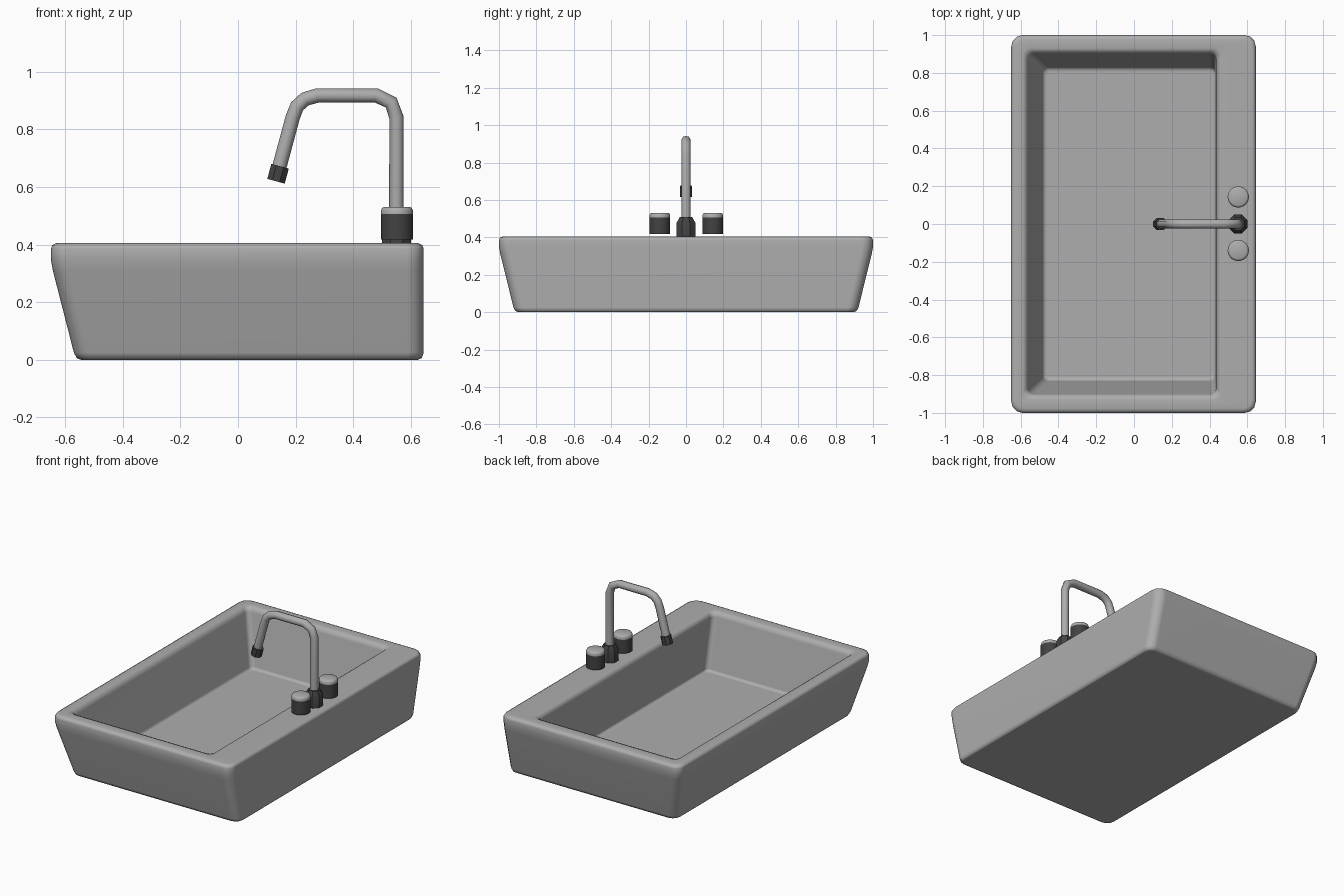
import bpy, bmesh, math
from mathutils import Vector, Matrix

if "Cube" in bpy.data.objects:
    bpy.data.objects.remove(bpy.data.objects["Cube"])


def material(name, rgb):
    m = bpy.data.materials.new(name)
    m.diffuse_color = (*rgb, 1)
    m.use_nodes = True
    m.node_tree.nodes["Principled BSDF"].inputs["Base Color"].default_value = m.diffuse_color
    return m


GREY = material("light_grey", (0.42, 0.42, 0.42))
DARK = material("dark_grey", (0.055, 0.055, 0.055))


def smooth(ob, angle):
    bpy.ops.object.select_all(action='DESELECT')
    ob.select_set(True)
    bpy.context.view_layer.objects.active = ob
    bpy.ops.object.shade_smooth_by_angle(angle=math.radians(angle))


def loft(name, rings, mat, angle=35):
    """Skin a stack of closed loops and cap both ends."""
    bm = bmesh.new()
    loops = [[bm.verts.new(p) for p in ring] for ring in rings]
    n = len(loops[0])
    for a, b in zip(loops, loops[1:]):
        for i in range(n):
            j = (i + 1) % n
            bm.faces.new((a[i], a[j], b[j], b[i]))
    bm.faces.new(loops[0][::-1])
    bm.faces.new(loops[-1])
    bmesh.ops.recalc_face_normals(bm, faces=bm.faces)
    me = bpy.data.meshes.new(name)
    bm.to_mesh(me)
    bm.free()
    me.materials.append(mat)
    ob = bpy.data.objects.new(name, me)
    bpy.context.collection.objects.link(ob)
    smooth(ob, angle)
    return ob


def rounded_rect(x0, x1, y, z, r, seg=3):
    pts = []
    corners = [(x1 - r, y - r), (x0 + r, y - r), (x0 + r, r - y), (x1 - r, r - y)]
    for k, (cx, cy) in enumerate(corners):
        for s in range(seg + 1):
            a = math.pi / 2 * (k + s / seg)
            pts.append((cx + r * math.cos(a), cy + r * math.sin(a), z))
    return pts


def lathe(name, profile, sides, mat, origin, angle=35, tilt=0):
    """Revolve (radius, height) pairs around an axis tilted about y."""
    m = Matrix.Translation(origin) @ Matrix.Rotation(tilt, 4, 'Y')
    rings = []
    for r, h in profile:
        rings.append([m @ Vector((r * math.cos(2 * math.pi * (i + 0.5) / sides),
                                  r * math.sin(2 * math.pi * (i + 0.5) / sides), h))
                      for i in range(sides)])
    return loft(name, rings, mat, angle)


# Basin: outer shell from the underside up, over the rim, down to the floor
basin_profile = [
    (-0.545, 0.625, 0.895, 0.000, 0.04),
    (-0.560, 0.638, 0.912, 0.006, 0.05),
    (-0.570, 0.645, 0.922, 0.025, 0.055),
    (-0.643, 0.645, 0.993, 0.310, 0.06),
    (-0.650, 0.645, 1.000, 0.350, 0.06),
    (-0.650, 0.645, 1.000, 0.385, 0.06),
    (-0.645, 0.640, 0.994, 0.398, 0.06),
    (-0.630, 0.625, 0.978, 0.406, 0.05),
    (-0.590, 0.465, 0.930, 0.406, 0.04),
    (-0.570, 0.445, 0.910, 0.398, 0.035),
    (-0.560, 0.435, 0.900, 0.375, 0.03),
    (-0.485, 0.432, 0.832, 0.065, 0.03),
    (-0.475, 0.425, 0.822, 0.053, 0.025),
    (-0.460, 0.410, 0.807, 0.050, 0.02),
]
basin = loft("basin", [rounded_rect(*p) for p in basin_profile], GREY, 50)
weighted = basin.modifiers.new("even_shading", 'WEIGHTED_NORMAL')
weighted.keep_sharp = True

# Faucet base collar
TAP_X = 0.55
lathe("faucet_base", [(0.054, 0.40), (0.054, 0.478), (0.036, 0.508)], 8, DARK, (TAP_X, 0, 0), 30)

# Faucet pipe
path = [(0.55, 0.41), (0.55, 0.842), (0.532, 0.893), (0.48, 0.918), (0.276, 0.918),
        (0.232, 0.905), (0.205, 0.880), (0.190, 0.842), (0.141, 0.660)]
cu = bpy.data.curves.new("faucet_pipe", 'CURVE')
cu.dimensions = '3D'
cu.bevel_depth = 0.025
cu.bevel_resolution = 3
cu.use_fill_caps = True
sp = cu.splines.new('POLY')
sp.points.add(len(path) - 1)
for pt, (x, z) in zip(sp.points, path):
    pt.co = (x, 0, z, 1)
cu.materials.append(GREY)
pipe = bpy.data.objects.new("faucet_pipe", cu)
bpy.context.collection.objects.link(pipe)
bpy.ops.object.select_all(action='DESELECT')
pipe.select_set(True)
bpy.context.view_layer.objects.active = pipe
bpy.ops.object.convert(target='MESH')
smooth(bpy.context.view_layer.objects.active, 50)

# Spout nozzle, in line with the tilted end of the pipe
lathe("spout_nozzle", [(0.034, -0.027), (0.034, 0.027)], 8, DARK,
      (0.139, 0, 0.646), 30, math.atan2(0.049, 0.182))

# Knobs: dark grip with a light rounded cap
for side, y in (("front", -0.14), ("back", 0.143)):
    lathe(side + "_knob_grip", [(0.056, 0.417), (0.056, 0.506)], 32, DARK, (0.552, y, 0))
    lathe(side + "_knob_cap", [(0.056, 0.506), (0.056, 0.518), (0.052, 0.527), (0.044, 0.531)],
          32, GREY, (0.552, y, 0), 50)
